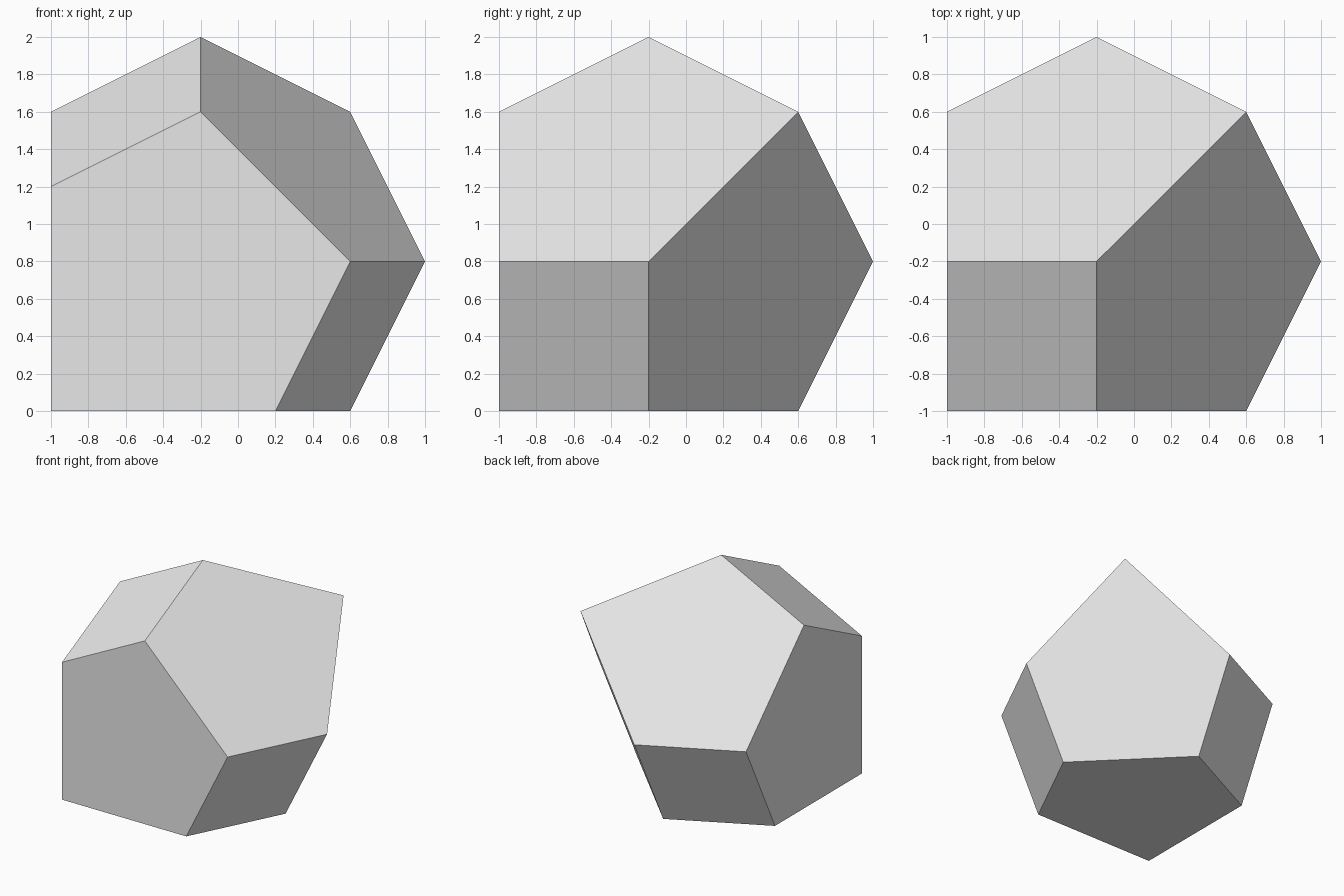
import bpy
import bmesh
from mathutils import Vector

cube = bpy.data.objects.get("Cube")
if cube:
    bpy.data.objects.remove(cube, do_unlink=True)

# Plain grey material
grey = bpy.data.materials.new("light_grey")
grey.use_nodes = True
colour = (0.8, 0.8, 0.8, 1)
grey.diffuse_color = colour
grey.node_tree.nodes["Principled BSDF"].inputs["Base Color"].default_value = colour


def slice_off(bm, point, normal):
    """Cut away everything beyond a plane and cap the opening."""
    bmesh.ops.bisect_plane(bm, geom=bm.verts[:] + bm.edges[:] + bm.faces[:],
                           dist=1e-5, plane_co=point, plane_no=normal,
                           clear_outer=True)
    bmesh.ops.holes_fill(bm, edges=bm.edges[:], sides=0)


# Oversized block with its low corner at (-1, -1, -1)
bm = bmesh.new()
bmesh.ops.create_cube(bm, size=4)
bmesh.ops.translate(bm, verts=bm.verts[:], vec=(1, 1, 1))

# Three large pentagonal facets meeting at the far corner
for axis in range(3):
    normal = Vector((1, 1, 1))
    normal[axis] = -0.5
    slice_off(bm, Vector((0.6, 0.6, 0.6)), normal.normalized())

# Three four-sided facets, one at each axis tip
for axis in range(3):
    tip = Vector((-0.2, -0.2, -0.2))
    tip[axis] = 1
    normal = Vector((-0.5, -0.5, -0.5))
    normal[axis] = 1
    slice_off(bm, tip, normal.normalized())

# Stand the solid on the ground
bmesh.ops.translate(bm, verts=bm.verts[:], vec=(0, 0, 1))
bmesh.ops.recalc_face_normals(bm, faces=bm.faces[:])

mesh = bpy.data.meshes.new("nine_sided_solid")
bm.to_mesh(mesh)
bm.free()
mesh.materials.append(grey)
solid = bpy.data.objects.new("nine_sided_solid", mesh)
bpy.context.collection.objects.link(solid)
